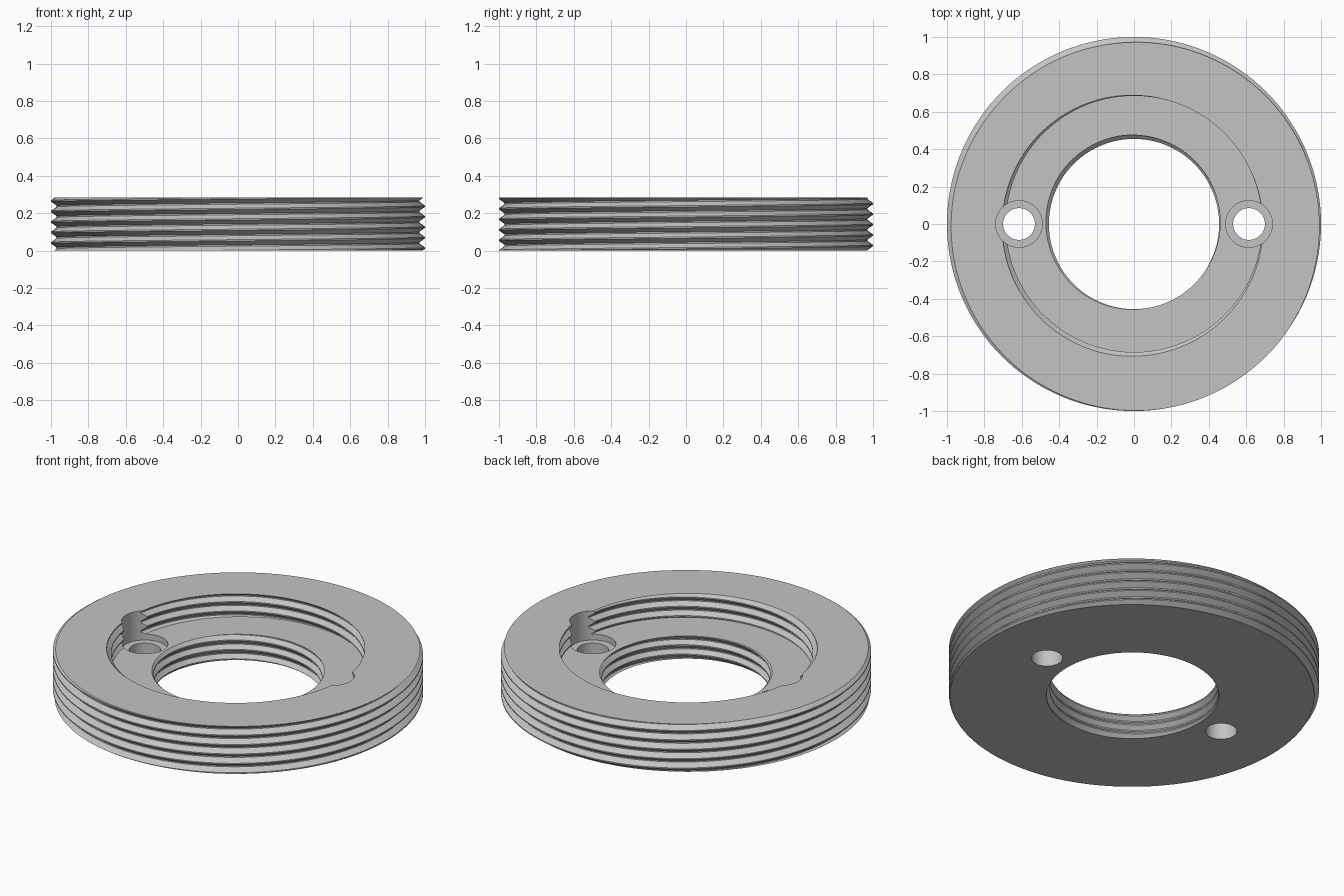
import bpy, bmesh, math
from mathutils import Vector

if "Cube" in bpy.data.objects:
    bpy.data.objects.remove(bpy.data.objects["Cube"], do_unlink=True)

HEIGHT, SHELF, POCKET = 0.284, 0.145, 0.11
PITCH, STEPS = 0.056, 144
FLAT = 0.06            # half width of crest and root flats, in pitches
HOLE_X = 0.615

grey = bpy.data.materials.new("machined grey")
grey.use_nodes = True
grey.diffuse_color = (0.55, 0.55, 0.55, 1)
grey.node_tree.nodes["Principled BSDF"].inputs["Base Color"].default_value = grey.diffuse_color


def thread_column(turn, low, high, r_min, r_max, crest):
    """Points (r, z) up one thread wall at the given fraction of a turn."""
    start = crest + PITCH * turn

    def radius(z):
        u = (z - start) / PITCH % 1
        away = min(u, 1 - u)
        t = min(max((away - FLAT) / (0.5 - 2 * FLAT), 0), 1)
        return r_max + (r_min - r_max) * t

    points = [(radius(low), low)]
    for k in range(-8, 4):
        for u in (-FLAT, FLAT, 0.5 - FLAT, 0.5 + FLAT):
            z = min(max(start + (k + u) * PITCH, low), high)
            points.append((radius(z), z))
    points.append((radius(high), high))
    return points


# Ring body: outer thread, top, upper inner thread, shelf, bore thread
bm = bmesh.new()
columns = []
for i in range(STEPS + 1):
    turn = i / STEPS
    angle = math.tau * turn
    section = thread_column(turn, 0, HEIGHT, 0.97, 1.0, 0.237)
    section += reversed(thread_column(turn, SHELF, HEIGHT, 0.685, 0.71, 0.248))
    section += reversed(thread_column(turn, 0, SHELF, 0.455, 0.477, 0.126))
    columns.append([bm.verts.new((r * math.cos(angle), r * math.sin(angle), z))
                    for r, z in section])
for a, b in zip(columns, columns[1:]):
    for j in range(len(a)):
        k = (j + 1) % len(a)
        bm.faces.new((a[j], b[j], b[k], a[k]))
bmesh.ops.remove_doubles(bm, verts=bm.verts, dist=0.00002)
bmesh.ops.recalc_face_normals(bm, faces=bm.faces)
mesh = bpy.data.meshes.new("threaded_ring")
bm.to_mesh(mesh)
bm.free()
mesh.materials.append(grey)
ring = bpy.data.objects.new("threaded_ring", mesh)
bpy.context.collection.objects.link(ring)
bpy.context.view_layer.objects.active = ring


def drill(x, radius, low):
    """Cut a vertical round hole from z = low up through the top."""
    depth = 0.5 - low
    bpy.ops.mesh.primitive_cylinder_add(vertices=48, radius=radius, depth=depth,
                                        location=(x, 0, low + depth / 2))
    cutter = bpy.context.object
    cutter.name = "hole_cutter"
    cutter.hide_render = True
    cutter.data.materials.append(grey)
    bpy.context.view_layer.objects.active = ring
    cut = ring.modifiers.new("hole", "BOOLEAN")
    cut.operation = "DIFFERENCE"
    cut.solver = "EXACT"
    cut.object = cutter
    bpy.ops.object.modifier_apply(modifier=cut.name)
    bpy.data.objects.remove(cutter, do_unlink=True)


# Two screw holes with wide pockets that bite into the inner thread
for side in (-1, 1):
    drill(side * HOLE_X, 0.125, POCKET)
    drill(side * HOLE_X, 0.085, -0.1)

bpy.ops.object.select_all(action="DESELECT")
ring.select_set(True)
bpy.context.view_layer.objects.active = ring
bpy.ops.object.shade_smooth_by_angle(angle=math.radians(30))
